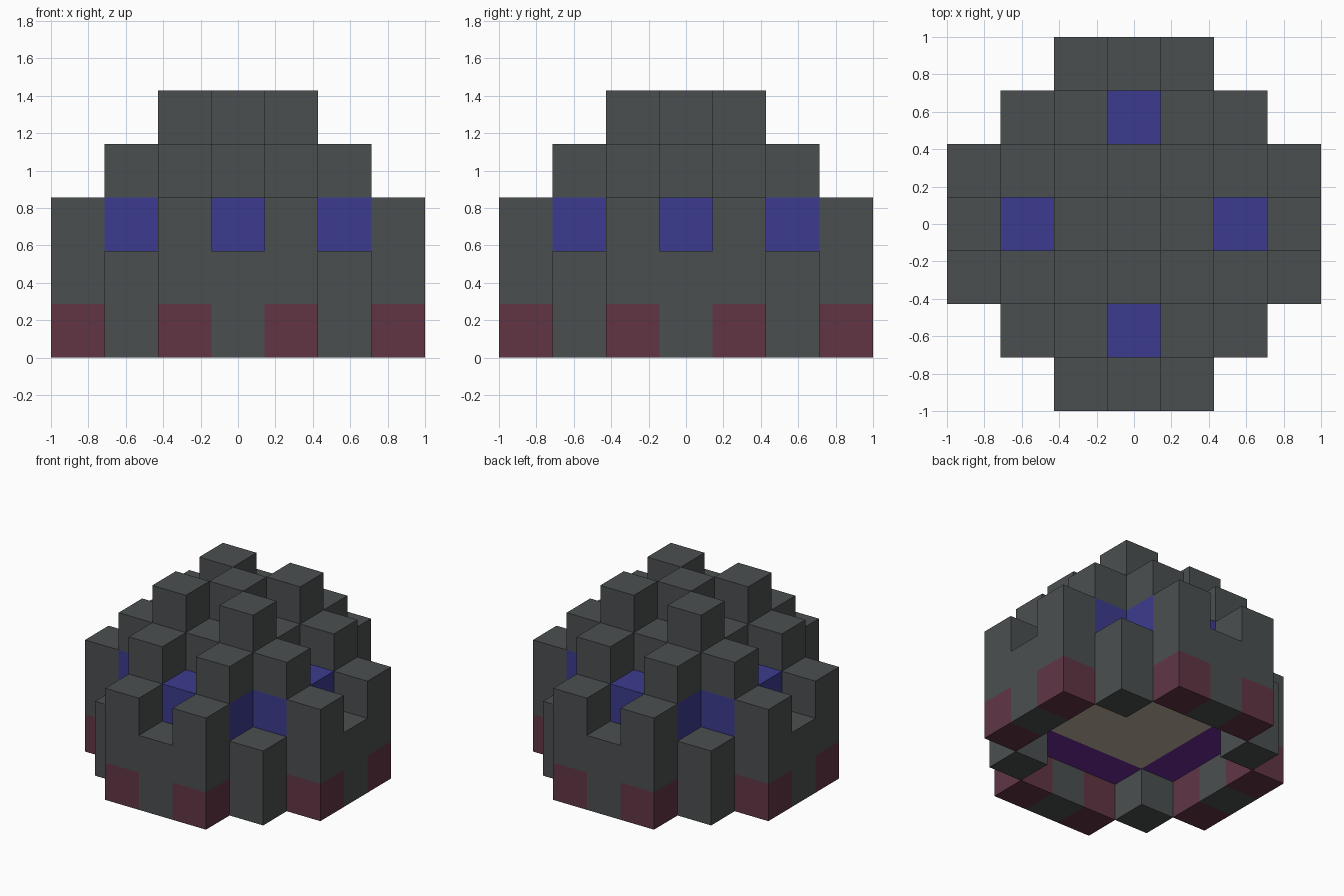
import bpy
import bmesh
from mathutils import Vector

cube = bpy.data.objects.get("Cube")
if cube:
    bpy.data.objects.remove(cube, do_unlink=True)

CELL = 2 / 7


def linear(rgb):
    return [((c / 255 + 0.055) / 1.055) ** 2.4 for c in rgb] + [1.0]


def material(name, rgb):
    mat = bpy.data.materials.new(name)
    mat.use_nodes = True
    colour = linear(rgb)
    mat.diffuse_color = colour
    mat.node_tree.nodes["Principled BSDF"].inputs["Base Color"].default_value = colour
    return mat


stone = material("dark grey", (75, 79, 80))
red = material("dull red", (97, 53, 69))
blue = material("deep blue", (60, 59, 143))
purple = material("purple", (110, 43, 153))
cream = material("cream", (190, 177, 157))

# Each part is a set of grid blocks of one colour
PARTS = {
    "outer_wall": stone,
    "red_feet": red,
    "blue_ring": blue,
    "inner_ledge": purple,
    "cavity_ceiling": cream,
    "core": stone,
    "stepped_crown": stone,
}


def column_height(x, y):
    near, far = sorted((abs(x), abs(y)))
    if far == 3:
        return {0: 2, 1: 3}.get(near, 0)
    if far == 2:
        return {0: 3, 1: 4, 2: 2}[near]
    return 5 if (x + y) % 2 == 0 else 4


def part_of(x, y, z):
    near, far = sorted((abs(x), abs(y)))
    if far == 3 or near == 2:
        return "red_feet" if z == 0 and near == 1 else "outer_wall"
    if z == 0:
        return None  # hollow underside
    if z == 1:
        return "inner_ledge" if far == 2 else "cavity_ceiling"
    if z == 2:
        return "blue_ring" if far == 2 else "core"
    return "stepped_crown"


blocks = {}
for x in range(-3, 4):
    for y in range(-3, 4):
        for z in range(column_height(x, y)):
            part = part_of(x, y, z)
            if part:
                blocks[x, y, z] = part


def add_block_face(bm, centre, normal):
    """Add one square side of a block, facing along normal."""
    u = Vector((normal.y, normal.z, normal.x))
    v = normal.cross(u)
    corners = [centre + (normal + u * a + v * b) / 2
               for a, b in ((-1, -1), (1, -1), (1, 1), (-1, 1))]
    bm.faces.new([bm.verts.new(c * CELL) for c in corners])


# Build the outer surface of each part, leaving out sides between blocks
AXES = [Vector(d) * s for d in ((1, 0, 0), (0, 1, 0), (0, 0, 1)) for s in (1, -1)]
for name, mat in PARTS.items():
    bm = bmesh.new()
    for (x, y, z), part in blocks.items():
        if part != name:
            continue
        for n in AXES:
            if (x + int(n.x), y + int(n.y), z + int(n.z)) not in blocks:
                add_block_face(bm, Vector((x, y, z + 0.5)), n)
    bmesh.ops.remove_doubles(bm, verts=bm.verts, dist=0.001)
    if not bm.faces:
        bm.free()
        continue
    mesh = bpy.data.meshes.new(name)
    bm.to_mesh(mesh)
    bm.free()
    mesh.materials.append(mat)
    bpy.context.collection.objects.link(bpy.data.objects.new(name, mesh))
